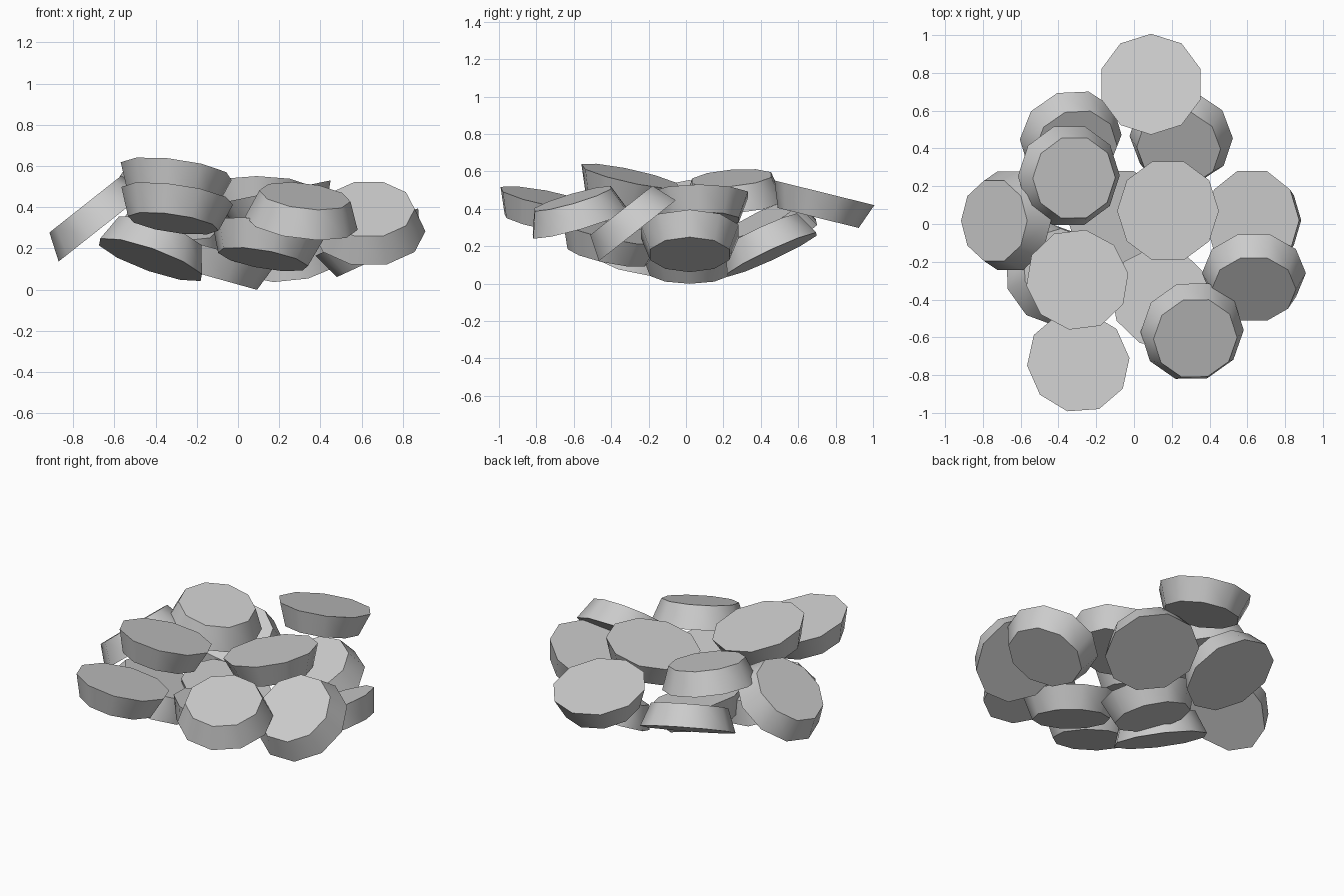
import bpy, bmesh, math
from mathutils import Vector, Matrix

if "Cube" in bpy.data.objects:
    bpy.data.objects.remove(bpy.data.objects["Cube"])

R, r, H = 0.275, 0.223, 0.138   # wide face, narrow face, thickness


def disc(name, centre, tilt, wide_up, spin):
    """Tapered ten-sided disc; centre is the middle of its wide face, tilt its up normal (x, y)."""
    n = Vector((tilt[0], tilt[1], math.sqrt(1 - tilt[0] ** 2 - tilt[1] ** 2)))
    bm = bmesh.new()
    low, high = (r, R) if wide_up else (R, r)
    bmesh.ops.create_cone(bm, cap_ends=True, segments=10, radius1=low, radius2=high, depth=H)
    shift = -H / 2 if wide_up else H / 2
    rot = Vector((0, 0, 1)).rotation_difference(n).to_matrix().to_4x4()
    bm.transform(Matrix.Translation(centre) @ rot
                 @ Matrix.Rotation(math.radians(spin), 4, 'Z')
                 @ Matrix.Translation((0, 0, shift)))
    me = bpy.data.meshes.new(name)
    bm.to_mesh(me)
    bm.free()
    ob = bpy.data.objects.new(name, me)
    bpy.context.collection.objects.link(ob)
    bpy.ops.object.select_all(action='DESELECT')
    ob.select_set(True)
    bpy.context.view_layer.objects.active = ob
    bpy.ops.object.shade_smooth_by_angle(angle=math.radians(45))


# name, wide face centre, tilt, wide face up, spin
PILE = [
    # discs lying wide side up
    ("back_disc", (0.09, 0.74, 0.485), (0.0, 0.24), True, 0),
    ("top_centre_disc", (0.18, 0.07, 0.475), (-0.2, 0.0), True, 18),
    ("top_left_disc", (-0.30, -0.295, 0.575), (0.13, 0.21), True, 26),
    ("front_left_disc", (-0.295, -0.73, 0.455), (0.14, 0.2), True, 23),
    ("right_disc", (0.625, 0.02, 0.28), (-0.42, 0.0), True, 18),
    ("lower_front_disc", (0.145, -0.39, 0.28), (0.17, 0.2), True, 10),
    ("bottom_centre_disc", (-0.085, 0.02, 0.192), (0.27, 0.0), True, 18),
    # discs lying narrow side up
    ("upper_back_left_disc", (-0.345, 0.255, 0.43), (0.2, -0.08), False, 18),
    ("left_disc", (-0.655, 0.017, 0.307), (-0.62, 0.0), False, 18),
    ("front_right_disc", (0.635, -0.26, 0.283), (0.0, -0.62), False, 18),
    ("front_disc", (0.308, -0.567, 0.323), (0.12, -0.28), False, 18),
    ("lower_left_disc", (-0.425, -0.27, 0.145), (0.33, 0.2), False, 0),
    ("lower_back_right_disc", (0.25, 0.46, 0.155), (-0.1, -0.42), False, 18),
    ("lower_back_left_disc", (-0.335, 0.46, 0.22), (0.2, -0.42), False, 18),
]
for part in PILE:
    disc(*part)
